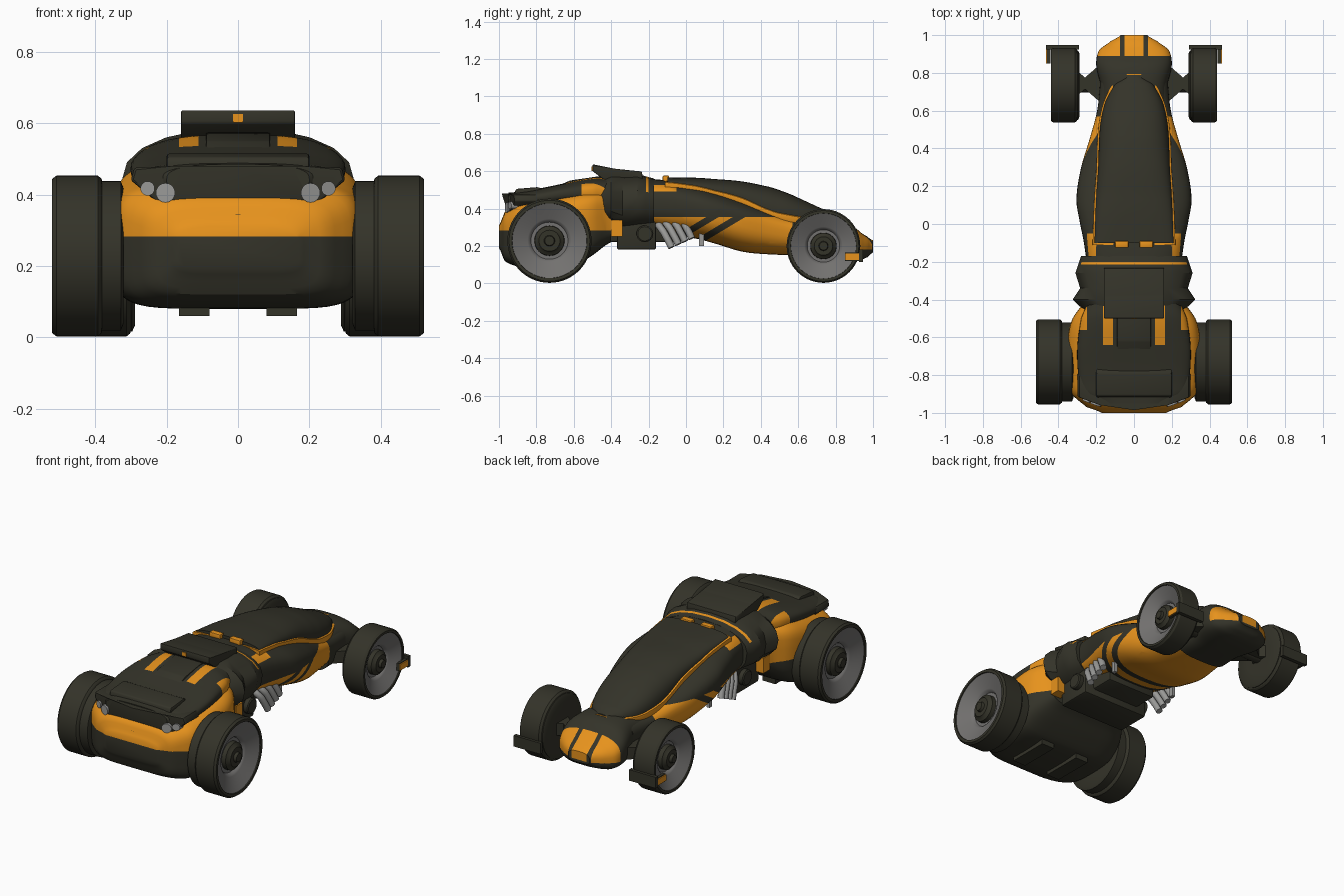
import bpy, bmesh, math
from mathutils import Vector

if "Cube" in bpy.data.objects:
    bpy.data.objects.remove(bpy.data.objects["Cube"])


def material(name, rgb):
    m = bpy.data.materials.new(name)
    m.diffuse_color = (*rgb, 1)
    m.use_nodes = True
    m.node_tree.nodes["Principled BSDF"].inputs["Base Color"].default_value = m.diffuse_color
    return m


BLACK = material("charcoal", (0.034, 0.033, 0.022))
ORANGE = material("orange", (0.80, 0.29, 0.012))
RIM = material("rim grey", (0.17, 0.165, 0.16))
CHROME = material("light grey", (0.32, 0.32, 0.31))


def finish(name, bm, mats, mirror=False, angle=32):
    bmesh.ops.recalc_face_normals(bm, faces=bm.faces[:])
    me = bpy.data.meshes.new(name)
    bm.to_mesh(me)
    bm.free()
    ob = bpy.data.objects.new(name, me)
    bpy.context.collection.objects.link(ob)
    for m in mats:
        me.materials.append(m)
    me.shade_smooth()
    me.set_sharp_from_angle(angle=math.radians(angle))
    if mirror:
        ob.modifiers.new("mirror", 'MIRROR').use_mirror_merge = False
    return ob


def catmull(rows, steps):
    out = []
    for i in range(len(rows) - 1):
        a, b, c, d = (rows[max(i - 1, 0)], rows[i], rows[i + 1], rows[min(i + 2, len(rows) - 1)])
        for k in range(steps):
            t = k / steps
            out.append([q + 0.5 * t * (r - p + t * (2 * p - 5 * q + 4 * r - s + t * (3 * (q - r) + s - p)))
                        if j else q + t * (r - q) for j, (p, q, r, s) in enumerate(zip(a, b, c, d))])
    return out + [list(rows[-1])]


def loft(name, rows, e_top, e_low, steps=4, n=48, cuts=(), rule=None, mats=(BLACK, ORANGE)):
    """Skin superellipse sections (y, half width, z bottom, z of widest point, z top)."""
    bm = bmesh.new()
    rings = []
    for y, w, zb, zm, zt in catmull(rows, steps):
        ring = []
        for i in range(n):
            a = 2 * math.pi * i / n
            c, s = math.cos(a), math.sin(a)
            e, h = (e_top, zt - zm) if s >= 0 else (e_low, zm - zb)
            ring.append(bm.verts.new((math.copysign(abs(c) ** e * w, c), y,
                                      zm + math.copysign(abs(s) ** e * h, s))))
        rings.append(ring)
    for r, q in zip(rings, rings[1:]):
        for i in range(n):
            bm.faces.new((r[i], r[(i + 1) % n], q[(i + 1) % n], q[i]))
    bm.faces.new(rings[0])
    bm.faces.new(rings[-1])
    for co, no in cuts:  # clean colour borders
        bmesh.ops.bisect_plane(bm, geom=bm.verts[:] + bm.edges[:] + bm.faces[:], plane_co=co, plane_no=no)
    if rule:
        for f in bm.faces:
            f.material_index = int(rule(f.calc_center_median()))
    return finish(name, bm, mats)


def prism(name, pts, axis, lo, hi, mat, mirror=False, bevel=0.0, bow=0.0):
    """Extrude a 2D outline along an axis; the outline uses the other two axes in order."""
    bm = bmesh.new()
    ends = []
    for d in (lo, hi):
        ends.append([bm.verts.new([(d, p, q), (p, d, q), (p, q, d)][axis]) for p, q in pts])
    bm.faces.new(ends[0])
    bm.faces.new(ends[1])
    k = len(pts)
    for i in range(k):
        bm.faces.new((ends[0][i], ends[0][(i + 1) % k], ends[1][(i + 1) % k], ends[1][i]))
    if bevel:
        bmesh.ops.bevel(bm, geom=bm.edges[:], offset=bevel, segments=2, affect='EDGES', profile=0.5)
    for v in bm.verts:
        v.co.y += bow * v.co.x ** 2
    return finish(name, bm, [mat], mirror)


def box(name, x, y, z, mat, mirror=True, bevel=0.0):
    return prism(name, [(x[0], y[0]), (x[1], y[0]), (x[1], y[1]), (x[0], y[1])], 2, z[0], z[1], mat, mirror, bevel)


def lathe(name, prof, cy, cz, mat, n=56):
    """Revolve (x, radius) points around an axle along x, mirrored to both sides."""
    bm = bmesh.new()
    rings = [[bm.verts.new((x, cy + r * math.cos(2 * math.pi * i / n), cz + r * math.sin(2 * math.pi * i / n)))
              for i in range(n)] for x, r in prof]
    for r, q in zip(rings, rings[1:]):
        for i in range(n):
            bm.faces.new((r[i], r[(i + 1) % n], q[(i + 1) % n], q[i]))
    bm.faces.new(rings[0])
    bm.faces.new(rings[-1])
    return finish(name, bm, [mat], True)


X, Y, Z = Vector((1, 0, 0)), Vector((0, 1, 0)), Vector((0, 0, 1))

# Wheels: tyre, dished rim and hub
for tag, cy, r, x0, x1, step in (("big", -0.73, 0.225, 0.38, 0.52, 0.06), ("small", 0.735, 0.197, 0.30, 0.44, 0.012)):
    cz = r + 0.003
    lathe(tag + "_tyre", [(x0 - step, r * .5), (x0 - step, r * .84), (x0 - step + .008, r * .93), (x0, r * .93),
                          (x0 + .002, r * .96), (x0 + .012, r), (x1 - .012, r), (x1, r * .96), (x1, r * .89),
                          (x1 - .05, r * .85), (x1 - .07, r * .3)], cy, cz, BLACK)
    lathe(tag + "_rim", [(x1 - .06, r * .9), (x1 - .004, r * .9), (x1 - .008, r * .87), (x1 - .04, r * .52),
                         (x1 - .045, r * .48), (x1 - .06, r * .44), (x1 - .06, r * .1)], cy, cz, RIM)
    lathe(tag + "_hub", [(x1 - .07, r * .36), (x1 - .035, r * .35), (x1 - .025, r * .27), (x1 - .018, r * .25),
                         (x1 - .018, r * .13), (x1 - .002, r * .11), (x1 - .002, r * .02)], cy, cz, BLACK)
    lathe(tag + "_axle", [(0.1, .04), (x0, .04)], cy, cz, BLACK, 20)

# Broad lower shell between the big wheels: black pan, orange upper
loft("rear_shell", [(-1.0, .17, .19, .25, .31), (-.97, .25, .12, .26, .38), (-.9, .33, .09, .28, .43),
                    (-.8, .35, .08, .30, .45), (-.6, .35, .09, .32, .49), (-.5, .325, .15, .35, .5),
                    (-.4, .26, .22, .36, .5)], .5, .35, cuts=[((0, 0, .283), Z)], rule=lambda c: c.z > .283)
box("under_skid", (.08, .165), (-.85, -.6), (.06, .12), BLACK)

# Hood with orange slots
loft("hood", [(-.95, .2, .38, .44, .485), (-.9, .27, .39, .45, .49), (-.8, .295, .40, .455, .505),
              (-.65, .30, .41, .475, .535), (-.5, .28, .42, .48, .565), (-.42, .25, .42, .48, .565)], .7, .8,
     cuts=[((s * x, 0, 0), X) for x in (.11, .165, .25) for s in (-1, 1)] + [((0, -.64, 0), Y), ((0, -.56, 0), Y)],
     rule=lambda c: c.z > .47 and ((c.y > -.64 and .11 < abs(c.x) < .165) or (c.y > -.56 and abs(c.x) > .25)))
prism("hood_lip", [(-.92, .47), (-.91, .505), (-.79, .515), (-.76, .5)], 0, -.2, .2, BLACK, bevel=.008)
prism("hood_spine", [(-.76, .49), (-.62, .55), (-.45, .575), (-.45, .5)], 0, -.09, .09, BLACK, bevel=.006)

# Lamp housing and lamps
prism("lamp_housing", [(-.16, .344), (0, .344), (.16, .344), (.21, .365), (.30, .44), (.29, .475), (.18, .48),
                       (0, .48), (-.18, .48), (-.29, .475), (-.30, .44), (-.21, .365)], 1, -.985, -.86, BLACK,
      bevel=.006, bow=.8)
for i, (x, z, r) in enumerate(((.203, .405, .027), (.253, .417, .02))):
    pts = [(x + r * math.cos(a * math.pi / 10), z + r * math.sin(a * math.pi / 10)) for a in range(20)]
    prism("lamp_%d" % i, pts, 1, -.993, -.96, CHROME, True, bow=.8)

# Faceted midsection with scoop
loft("midsection", [(-.48, .24, .32, .42, .565), (-.40, .325, .30, .44, .585), (-.34, .285, .26, .43, .59),
                    (-.26, .31, .28, .45, .585), (-.17, .28, .28, .44, .56)], .9, .8, steps=1, n=20,
     cuts=[((0, -.215, 0), Y), ((0, -.2, 0), Y)], rule=lambda c: c.z > .5 and -.215 < c.y < -.2)
prism("scoop", [(-.5, .637), (-.5, .60), (-.42, .54), (-.23, .54), (-.235, .598), (-.38, .613)], 0, -.16, .16, BLACK,
      bevel=.006)
box("scoop_mark", (-.014, .014), (-.504, -.495), (.602, .625), ORANGE, False)
box("midsection_accent", (.2, .268), (-.40, -.34), (.25, .34), ORANGE)

# Engine block and exhaust pipes
box("engine_block", (-.22, .22), (-.37, -.16), (.18, .42), BLACK, False, .012)
box("engine_sump", (-.16, .16), (-.45, -.02), (.22, .40), BLACK, False, .012)
lathe("engine_port", [(.15, .045), (.245, .045), (.25, .038), (.25, .01)], -.22, .265, BLACK, 24)
for s in (-1, 1):
    for i in range(4):
        y, z = -.145 + .036 * i, .31 + .016 * i
        cu = bpy.data.curves.new("exhaust_pipe", 'CURVE')
        cu.dimensions, cu.bevel_depth, cu.bevel_resolution, cu.use_fill_caps = '3D', .019, 3, True
        sp = cu.splines.new('POLY')
        path = [(.15, y - .01, z + .01), (.215, y, z), (.235, y + .025, z - .035), (.245, y + .055, z - .09),
                (.25, y + .068, z - .118)]
        sp.points.add(len(path) - 1)
        for p, (px, py, pz) in zip(sp.points, path):
            p.co = (s * px, py, pz, 1)
        cu.materials.append(CHROME)
        bpy.context.collection.objects.link(bpy.data.objects.new("exhaust_pipe", cu))
box("drain_pipe", (.2, .22), (.07, .095), (.20, .27), CHROME)


# Long body: orange flanks with diagonal black stripes, black shoulders
def body_rule(c):
    if c.y > .57:
        return False
    if c.z > .355:
        return c.y < -.05 and .49 < c.z < .525
    k = c.z - .6 * c.y
    return not (c.z > .215 and (.165 < k < .205 or .25 < k < .29))


loft("long_body", [(-.22, .25, .29, .42, .56), (-.1, .265, .27, .42, .55), (0, .285, .25, .41, .53),
                   (.13, .305, .22, .38, .50), (.3, .28, .17, .34, .445), (.45, .235, .155, .30, .39),
                   (.6, .195, .15, .27, .35), (.75, .18, .14, .26, .35)], .72, .75,
     cuts=[((0, 0, z), Z) for z in (.355, .215, .49, .525)] + [((0, y, 0), Y) for y in (.57, -.05)] +
          [((0, 0, k), Vector((0, -.6, 1))) for k in (.165, .205, .25, .29)], rule=body_rule)

# Teardrop canopy over a thin orange trim
canopy = [(-.1, .21, .47, .535, .567), (.05, .205, .46, .515, .565), (.15, .2, .45, .49, .558),
          (.3, .19, .39, .45, .545), (.45, .185, .33, .385, .515), (.55, .175, .30, .36, .48),
          (.65, .15, .30, .345, .435), (.74, .1, .31, .347, .395), (.785, .035, .33, .352, .368)]
loft("canopy", canopy, .8, .5, steps=5)
loft("canopy_trim", [(y + (.01 if y > .7 else -.012 if y < 0 else 0), w + .009, zb, zm, zm + .012)
                     for y, w, zb, zm, zt in canopy], .5, .5, steps=5, mats=(ORANGE,))
box("canopy_latch", (.03, .1), (-.125, -.09), (.54, .576), ORANGE, True, .005)

# Nose with orange panels
loft("nose", [(.58, .19, .13, .26, .35), (.72, .175, .12, .25, .37), (.84, .2, .115, .23, .35),
              (.92, .185, .12, .20, .285), (.97, .12, .14, .19, .25), (1.0, .07, .165, .195, .23)], .75, .6,
     cuts=[((s * x, 0, 0), X) for x in (.05, .075) for s in (-1, 1)] + [((0, .89, 0), Y), ((0, 0, .18), Z)],
     rule=lambda c: c.y > .89 and c.z > .18 and not .05 < abs(c.x) < .075)

# Nose wheel arms and outboard fins
prism("wheel_arm", [(.15, .62), (.26, .715), (.31, .67), (.31, .82), (.26, .775), (.15, .87)], 2, .17, .24, BLACK, True)
box("fin_bar", (.29, .465), (.925, .947), (.115, .18), BLACK)
box("fin_plate", (.443, .460), (.85, .947), (.12, .165), BLACK)
box("fin_face", (.460, .466), (.85, .925), (.125, .16), ORANGE)
